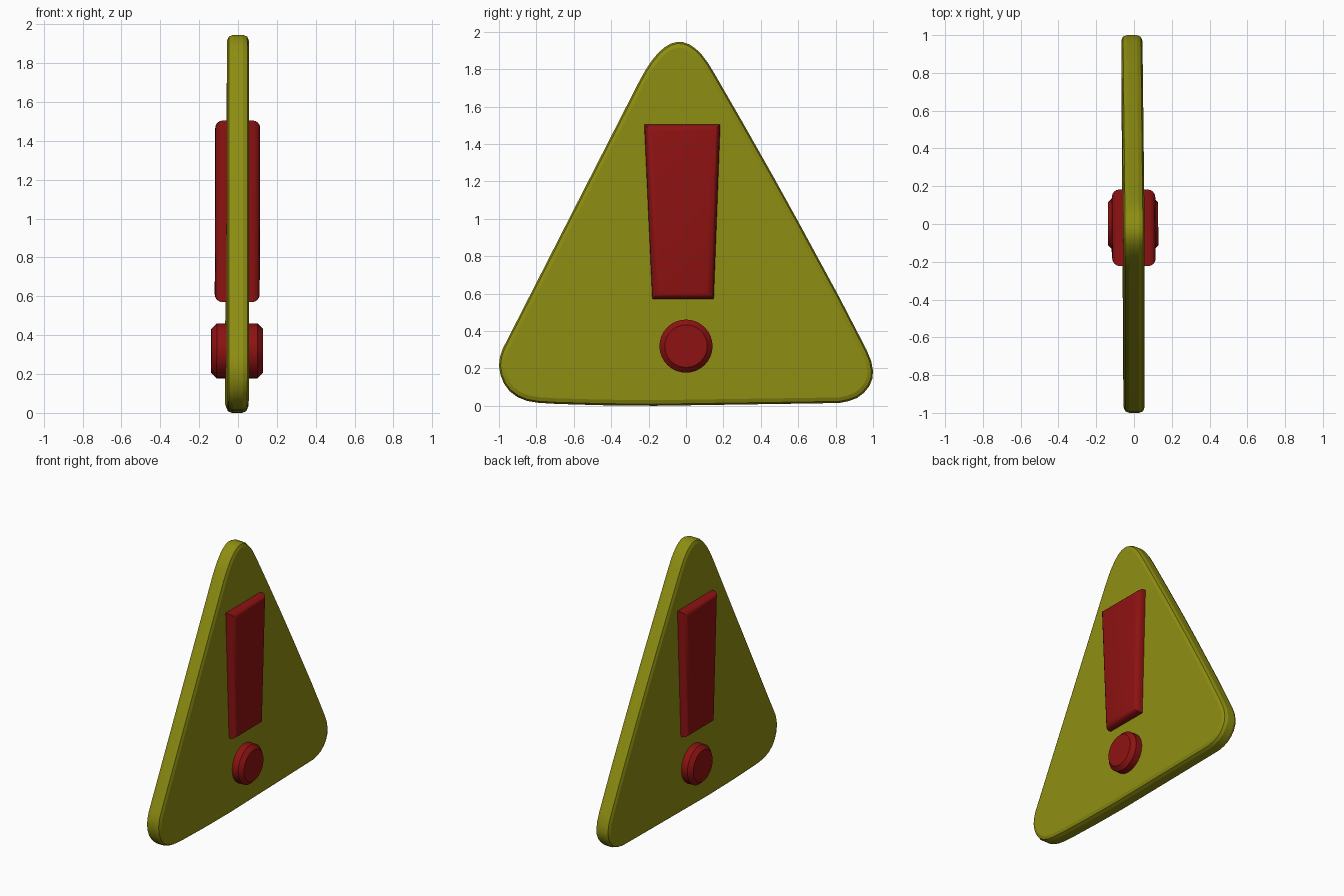
import bpy, bmesh, math

if "Cube" in bpy.data.objects:
    bpy.data.objects.remove(bpy.data.objects["Cube"])


def material(name, rgb):
    m = bpy.data.materials.new(name)
    m.diffuse_color = (*rgb, 1)
    m.use_nodes = True
    m.node_tree.nodes["Principled BSDF"].inputs["Base Color"].default_value = m.diffuse_color
    return m


yellow = material("yellow", (0.27, 0.27, 0.006))
red = material("red", (0.27, 0.006, 0.006))


def prism(name, outline, x0, x1, bevel_at, width, segments, mat, angle=30):
    """Extrude a (y, z) outline from x0 to x1 and round the rims lying at the given x."""
    bm = bmesh.new()
    rings = [[bm.verts.new((x, y, z)) for y, z in outline] for x in (x0, x1)]
    n = len(outline)
    for ring in rings:
        bm.faces.new(ring)
    for i in range(n):
        j = (i + 1) % n
        bm.faces.new((rings[0][i], rings[0][j], rings[1][j], rings[1][i]))
    bmesh.ops.recalc_face_normals(bm, faces=bm.faces)
    rims = [e for e in bm.edges
            if any(all(abs(v.co.x - x) < 1e-5 for v in e.verts) for x in bevel_at)]
    bmesh.ops.bevel(bm, geom=rims, offset=width, segments=segments,
                    profile=0.5, affect='EDGES')
    bmesh.ops.recalc_face_normals(bm, faces=bm.faces)
    # slight lean of the whole sign
    for v in bm.verts:
        v.co.x += -0.006 * v.co.y + 0.003 * (v.co.z - 1) - 0.003
    me = bpy.data.meshes.new(name)
    bm.to_mesh(me)
    bm.free()
    me.materials.append(mat)
    ob = bpy.data.objects.new(name, me)
    bpy.context.collection.objects.link(ob)
    bpy.ops.object.select_all(action='DESELECT')
    bpy.context.view_layer.objects.active = ob
    ob.select_set(True)
    bpy.ops.object.shade_smooth_by_angle(angle=math.radians(angle))
    return ob


# rounded top corner as a quadratic curve
def corner(a, c, b, steps=12):
    out = []
    for i in range(steps + 1):
        t = i / steps
        out.append(tuple((1 - t) ** 2 * p + 2 * t * (1 - t) * q + t * t * r
                         for p, q, r in zip(a, c, b)))
    return out


# triangular sign plate with rounded corners
plate = [(-0.17, 0.0), (-0.45, 0.003), (-0.69, 0.01), (-0.79, 0.016), (-0.85, 0.026),
         (-0.90, 0.046), (-0.943, 0.078), (-0.973, 0.118), (-0.992, 0.165),
         (-1.0, 0.215), (-0.995, 0.26), (-0.98, 0.305)]
plate += corner((-0.25, 1.735), (-0.046, 2.133), (0.15, 1.78))
plate += [(0.30, 1.52), (0.47, 1.22), (0.60, 0.985), (0.82, 0.58), (0.965, 0.30),
          (0.99, 0.24), (1.0, 0.185), (0.996, 0.145), (0.98, 0.105), (0.952, 0.07),
          (0.915, 0.042), (0.87, 0.025), (0.82, 0.015), (0.5, 0.01)]
prism("sign_plate", plate, -0.056, 0.056, (-0.056, 0.056), 0.03, 2, yellow, 20)

# exclamation bar and round dot on each side
bar = [(-0.18, 0.57), (0.148, 0.57), (0.183, 1.505), (-0.223, 1.505)]
dot = [(0.142 * math.cos(a), 0.319 + 0.142 * math.sin(a))
       for a in (2 * math.pi * i / 32 for i in range(32))]
for s, side in ((1, "right"), (-1, "left")):
    prism("bar_" + side, bar, s * 0.045, s * 0.115, (s * 0.115,), 0.04, 4, red)
    prism("dot_" + side, dot, s * 0.045, s * 0.133, (s * 0.133,), 0.028, 1, red)
